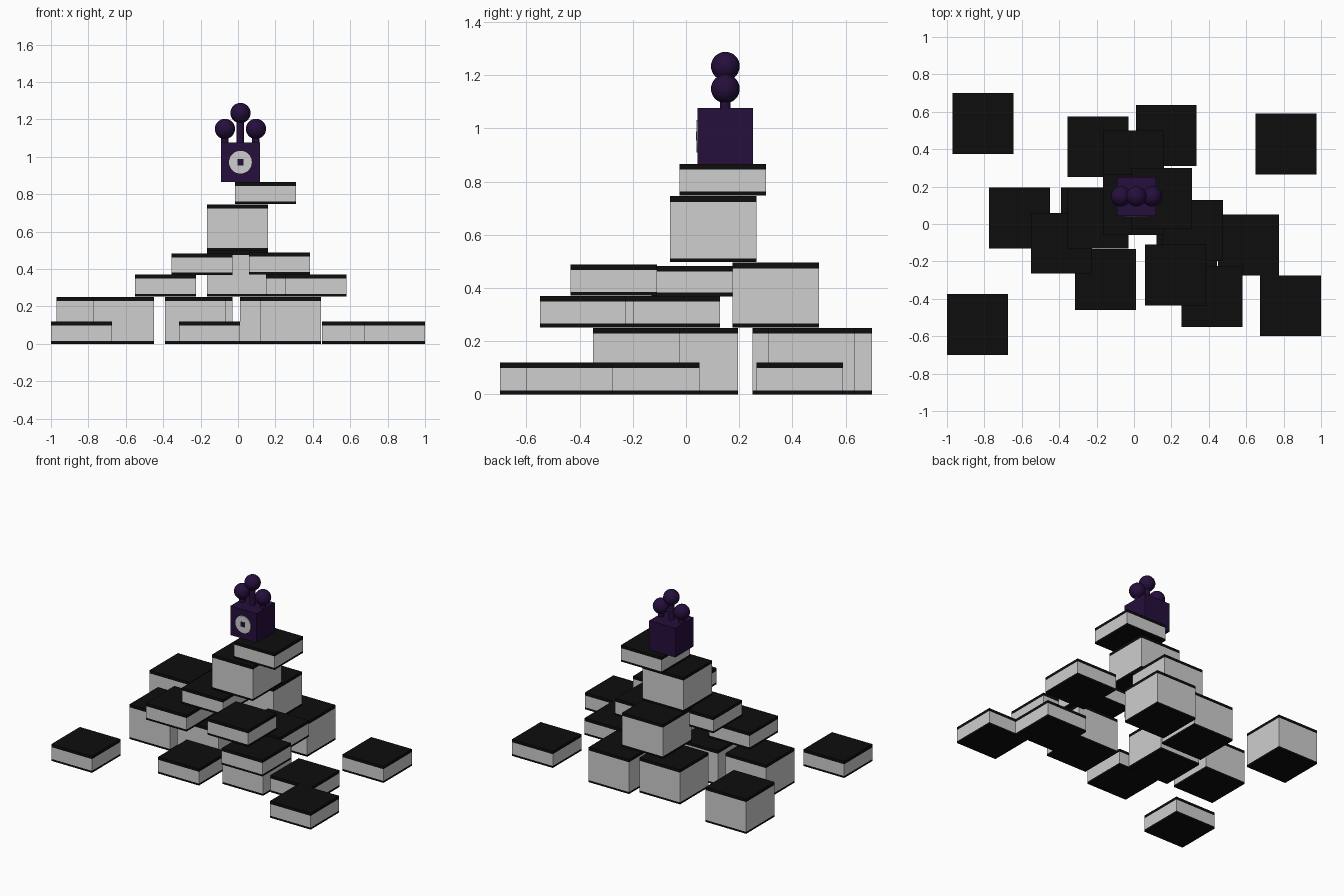
import bpy, bmesh, math
from mathutils import Matrix, Vector

if "Cube" in bpy.data.objects:
    bpy.data.objects.remove(bpy.data.objects["Cube"])


def material(name, rgb):
    m = bpy.data.materials.new(name)
    m.diffuse_color = (*rgb, 1)
    m.use_nodes = True
    m.node_tree.nodes["Principled BSDF"].inputs["Base Color"].default_value = m.diffuse_color
    return m


GREY = material("light grey", (0.62, 0.62, 0.62))
BLACK = material("near black", (0.004, 0.004, 0.004))
PURPLE = material("dark purple", (0.019, 0.0045, 0.045))
WHITE = material("off white", (0.62, 0.62, 0.62))


def finish(name, bm, mats):
    me = bpy.data.meshes.new(name)
    bm.to_mesh(me)
    bm.free()
    for m in mats:
        me.materials.append(m)
    ob = bpy.data.objects.new(name, me)
    bpy.context.collection.objects.link(ob)
    return ob


def box(name, centre, size, mat):
    bm = bmesh.new()
    bmesh.ops.create_cube(bm, size=1, matrix=Matrix.Translation(centre) @ Matrix.Diagonal((*size, 1)))
    return finish(name, bm, [mat])


def cylinder(name, centre, r, depth, mat, axis='Z', sides=32):
    bm = bmesh.new()
    rot = Matrix.Rotation(math.pi / 2, 4, 'X') if axis == 'Y' else Matrix.Identity(4)
    bmesh.ops.create_cone(bm, cap_ends=True, segments=sides, radius1=r, radius2=r, depth=depth,
                          matrix=Matrix.Translation(centre) @ rot)
    for f in bm.faces:
        f.smooth = len(f.verts) == 4
    return finish(name, bm, [mat])


# Platform blocks: grey sides with a black band and cap at top and bottom
W = 0.325


def platform(name, x, y, z0, z1):
    bm = bmesh.new()
    c = (x + W / 2, y + W / 2, (z0 + z1) / 2)
    bmesh.ops.create_cube(bm, size=1, matrix=Matrix.Translation(c) @ Matrix.Diagonal((W, W, z1 - z0, 1)))
    low, high = z0 + 0.014, z1 - 0.021
    for z in (low, high):
        bmesh.ops.bisect_plane(bm, geom=bm.verts[:] + bm.edges[:] + bm.faces[:],
                               plane_co=Vector((0, 0, z)), plane_no=Vector((0, 0, 1)))
    for f in bm.faces:
        f.material_index = 0 if low < f.calc_center_median().z < high else 1
    finish(name, bm, [GREY, BLACK])


# Each layer: (bottom, top, min corners of the blocks)
LAYERS = {
    "ground_tall": (0, 0.25, [(-0.97, 0.375), (-0.775, -0.13), (-0.39, -0.13), (-0.355, 0.25),
                              (0.01, 0.31), (0.12, -0.35)]),
    "ground_short": (0, 0.12, [(0.65, 0.265), (-1, -0.7), (0.675, -0.6), (-0.315, -0.46), (0.45, -0.275)]),
    "second_short": (0.252, 0.37, [(-0.55, -0.265), (0.255, -0.55), (0.15, -0.197)]),
    "second_tall": (0.252, 0.495, [(-0.165, 0.175)]),
    "third_short": (0.371, 0.488, [(0.06, -0.435)]),
    "third_low": (0.368, 0.483, [(-0.355, -0.13)]),
    "fourth_tall": (0.497, 0.745, [(-0.165, -0.06)]),
    "top_short": (0.748, 0.866, [(-0.015, -0.025)]),
}
for layer, (z0, z1, corners) in LAYERS.items():
    for i, (x, y) in enumerate(corners):
        platform(f"{layer}_platform_{i + 1}", x, y, z0, z1)

# Crowned cube on the summit
CX, CY = 0.013, 0.148
box("cube_body", (CX, CY, 0.971), (0.208, 0.208, 0.21), PURPLE)

# Eye: round white plate with a square pupil
front = CY - 0.104
cylinder("eye_white", (CX, front - 0.002, 0.971), 0.061, 0.006, WHITE, 'Y')
box("eye_pupil", (CX, front - 0.004, 0.971), (0.034, 0.006, 0.034), PURPLE)

# Three stalks with balls
for side, top in ((-1, 1.149), (0, 1.234), (1, 1.149)):
    x = CX + side * 0.083
    cylinder(f"crown_stalk_{side + 2}", (x, CY, (1.07 + top) / 2), 0.02, top - 1.07, PURPLE, sides=24)
    bm = bmesh.new()
    bmesh.ops.create_uvsphere(bm, u_segments=32, v_segments=16, radius=0.054,
                              matrix=Matrix.Translation((x, CY, top)))
    for f in bm.faces:
        f.smooth = True
    finish(f"crown_ball_{side + 2}", bm, [PURPLE])
